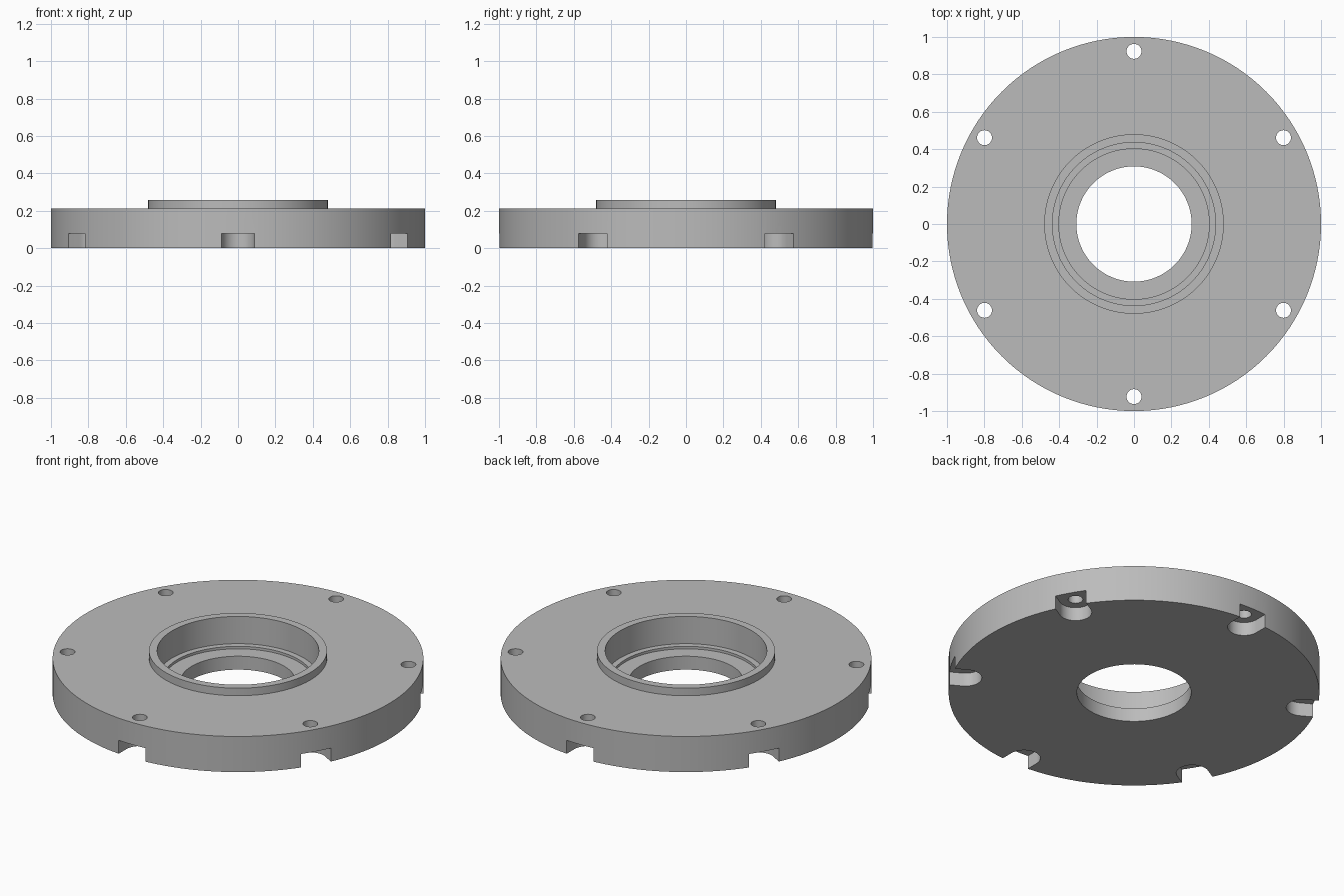
import bpy
import bmesh
from math import cos, sin, pi, radians
from mathutils import Matrix

cube = bpy.data.objects.get("Cube")
if cube:
    bpy.data.objects.remove(cube, do_unlink=True)

SEGMENTS = 128
BOLTS = 6
BOLT_CIRCLE = 0.923
HOLE_RADIUS = 0.04
SLOT_RADIUS = 0.088
SLOT_HEIGHT = 0.08

grey = bpy.data.materials.new("plain grey")
grey.use_nodes = True
grey.diffuse_color = (0.5, 0.5, 0.5, 1)
grey.node_tree.nodes["Principled BSDF"].inputs["Base Color"].default_value = grey.diffuse_color


def make_object(name, bm):
    bmesh.ops.recalc_face_normals(bm, faces=bm.faces)
    mesh = bpy.data.meshes.new(name)
    bm.to_mesh(mesh)
    bm.free()
    mesh.materials.append(grey)
    obj = bpy.data.objects.new(name, mesh)
    bpy.context.collection.objects.link(obj)
    return obj


def lathe(name, profile):
    """Revolve a closed (radius, height) profile about z."""
    bm = bmesh.new()
    rings = []
    for i in range(SEGMENTS):
        a = 2 * pi * i / SEGMENTS
        rings.append([bm.verts.new((r * cos(a), r * sin(a), z)) for r, z in profile])
    for i, ring in enumerate(rings):
        after = rings[(i + 1) % SEGMENTS]
        for j in range(len(profile)):
            k = (j + 1) % len(profile)
            bm.faces.new((ring[j], after[j], after[k], ring[k]))
    return make_object(name, bm)


def prism(bm, outline, bottom, top, matrix):
    """Add an extruded outline, placed by a matrix."""
    low = [bm.verts.new(matrix @ Matrix.Translation((x, y, bottom)).translation) for x, y in outline]
    high = [bm.verts.new(matrix @ Matrix.Translation((x, y, top)).translation) for x, y in outline]
    bm.faces.new(low)
    bm.faces.new(high)
    for i in range(len(outline)):
        k = (i + 1) % len(outline)
        bm.faces.new((low[i], low[k], high[k], high[i]))


def repeated_cutter(name, outline, bottom, top):
    bm = bmesh.new()
    for i in range(BOLTS):
        turn = Matrix.Rotation(radians(30) + 2 * pi * i / BOLTS, 4, "Z")
        prism(bm, outline, bottom, top, turn)
    obj = make_object(name, bm)
    obj.hide_render = True
    return obj


# Flange disc with raised collar and stepped bore
flange = lathe("flange", [
    (0.308, 0), (1, 0), (1, 0.212), (0.48, 0.212), (0.48, 0.257),
    (0.436, 0.257), (0.436, 0.095), (0.402, 0.095), (0.402, 0.08), (0.308, 0.08),
])

# Round bolt holes
hole = [(BOLT_CIRCLE + HOLE_RADIUS * cos(2 * pi * i / 32), HOLE_RADIUS * sin(2 * pi * i / 32))
        for i in range(32)]
hole_cutter = repeated_cutter("bolt_hole_cutter", hole, -0.1, 0.4)

# U-shaped slots open to the rim on the underside
slot = [(BOLT_CIRCLE - SLOT_RADIUS * sin(pi * i / 24), SLOT_RADIUS * cos(pi * i / 24))
        for i in range(25)]
slot += [(1.1, -SLOT_RADIUS), (1.1, SLOT_RADIUS)]
slot_cutter = repeated_cutter("slot_cutter", slot, -0.1, SLOT_HEIGHT)

# Cut, then smooth the curved walls
bpy.ops.object.select_all(action="DESELECT")
flange.select_set(True)
bpy.context.view_layer.objects.active = flange
for cutter in (hole_cutter, slot_cutter):
    cut = flange.modifiers.new(cutter.name, "BOOLEAN")
    cut.operation = "DIFFERENCE"
    cut.solver = "EXACT"
    cut.object = cutter
    bpy.ops.object.modifier_apply(modifier=cut.name)
    bpy.data.objects.remove(cutter, do_unlink=True)
bpy.ops.object.shade_smooth_by_angle(angle=radians(30))
